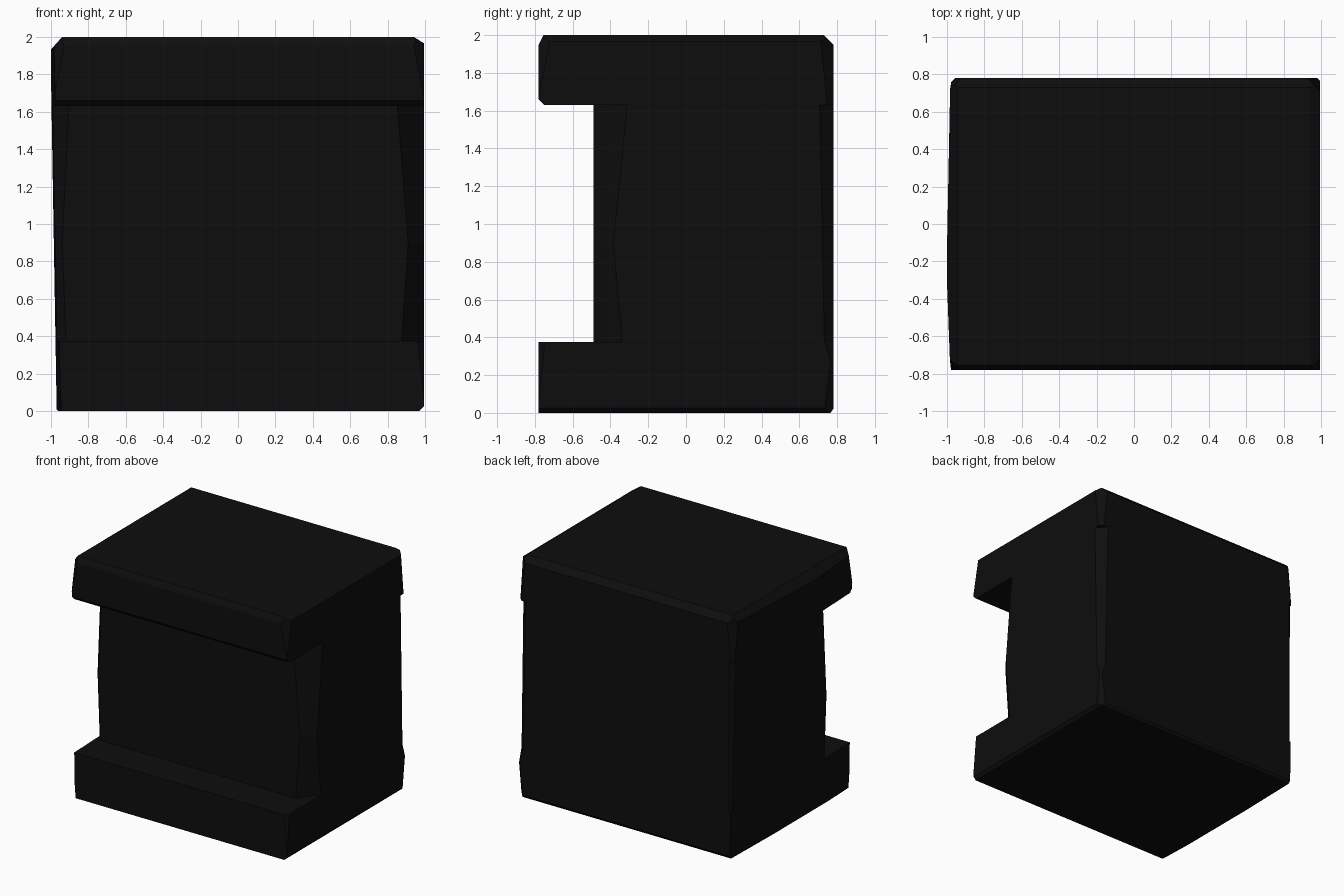
import bpy
import bmesh
from mathutils import Vector

cube = bpy.data.objects.get("Cube")
if cube:
    bpy.data.objects.remove(cube, do_unlink=True)

# Single charcoal black colour
black = bpy.data.materials.new("charcoal_black")
black.use_nodes = True
color = (0.0043, 0.0043, 0.0043, 1)
black.diffuse_color = color
bsdf = black.node_tree.nodes["Principled BSDF"]
bsdf.inputs["Base Color"].default_value = color
bsdf.inputs["Roughness"].default_value = 0.8

LEFT, RIGHT, BACK, LIP, WALL = -1.0, 0.995, 0.78, -0.78, -0.49
LOW, HIGH, TOP = 0.375, 1.63, 2.0


def chip(bm, point, normal):
    """Slice off everything beyond a plane and close the cut."""
    cut = bmesh.ops.bisect_plane(
        bm, geom=bm.verts[:] + bm.edges[:] + bm.faces[:], dist=1e-5,
        plane_co=point, plane_no=Vector(normal).normalized(), clear_outer=True)
    edges = [e for e in cut["geom_cut"] if isinstance(e, bmesh.types.BMEdge)]
    if edges:
        bmesh.ops.holes_fill(bm, edges=[e for e in edges if e.is_boundary])


def chipped_block(name, front, bottom, top, chips):
    """Box with the slightly bowed side, then its own chipped edges."""
    bm = bmesh.new()
    bmesh.ops.create_cube(bm, size=1)
    for v in bm.verts:
        v.co = (RIGHT if v.co.x > 0 else LEFT,
                BACK if v.co.y > 0 else front,
                top if v.co.z > 0 else bottom)
    bowed = (LEFT, -0.25, 1.8)
    chip(bm, bowed, (-1, -0.038, -0.017))
    chip(bm, bowed, (-1, 0.02, -0.017))
    for point, normal in chips:
        chip(bm, point, normal)
    bmesh.ops.recalc_face_normals(bm, faces=bm.faces[:])
    mesh = bpy.data.meshes.new(name)
    bm.to_mesh(mesh)
    bm.free()
    mesh.materials.append(black)
    obj = bpy.data.objects.new(name, mesh)
    bpy.context.collection.objects.link(obj)
    return obj


# Top slab with overhanging lip
chipped_block("top_slab", LIP, HIGH, TOP, [
    ((-0.94, 0, TOP), (-1, 0, 0.9)),
    ((0.94, 0, TOP), (1, 0, 1.6)),
    ((0, 0.73, TOP), (0, 1, 1)),
    ((0, -0.755, TOP), (0, -1, 0.5)),
    ((0, -0.75, HIGH), (0, -1, -1)),
    ((-0.94, LIP, 1.9), (-1, -1, 0.2)),
    ((0.95, LIP, 1.9), (1, -1, 0.2)),
    ((RIGHT, 0.73, 1.8), (1, 1, 0.1)),
    ((-0.97, 0.75, 1.8), (-1, 1, 0.1)),
])

# Recessed middle with unevenly worn vertical corners
chipped_block("recessed_middle", WALL, LOW, HIGH, [
    ((0.91, WALL, 0.9), (1, -0.8, 0.08)),
    ((0.91, WALL, 0.9), (1, -0.8, -0.07)),
    ((-0.94, WALL, 0.9), (-1, -0.8, 0.05)),
    ((-0.94, WALL, 0.9), (-1, -0.8, -0.04)),
    ((RIGHT, 0.72, 1.0), (1, 1, 0.02)),
    ((-0.97, 0.75, 1.0), (-1, 1, 0)),
])

# Bottom slab with projecting ledge
chipped_block("bottom_slab", LIP, 0, LOW, [
    ((-0.96, 0, 0), (-1, 0, -1)),
    ((0.97, 0, 0), (1, 0, -1)),
    ((0, 0.765, 0), (0, 1, -0.7)),
    ((RIGHT, 0.765, 0.28), (1, 1, -0.12)),
    ((RIGHT, 0.765, 0.28), (1, 1, 0.3)),
    ((-0.97, 0.77, 0.2), (-1, 1, 0)),
    ((-0.96, LIP, 0.2), (-1, -1, -0.1)),
    ((0.98, LIP, 0.2), (1, -1, 0.1)),
])
